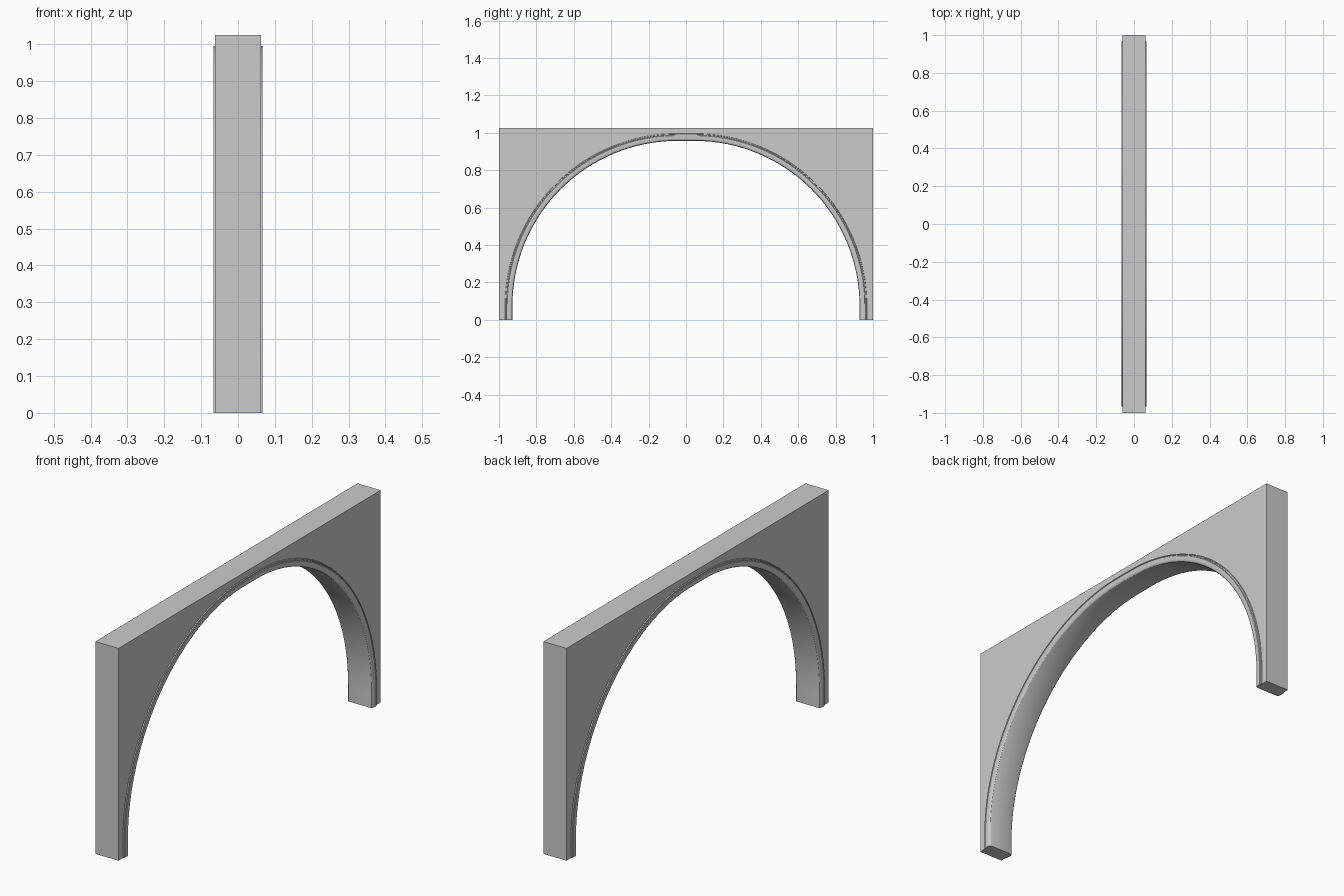
import bpy, bmesh, math

if "Cube" in bpy.data.objects:
    bpy.data.objects.remove(bpy.data.objects["Cube"])

TOP, HALF_T = 1.025, 0.062
R, CY, CZ = 0.882, 0.046, 0.075   # corner radius and centre of the opening


def arch_path(offset, n=32):
    """Arch line, offset outwards: straight feet, two quarter arcs, flat crown."""
    r = R + offset
    right = [(CY + r, 0.0)]
    for i in range(n + 1):
        a = math.pi / 2 * i / n
        right.append((CY + r * math.cos(a), CZ + r * math.sin(a)))
    return right + [(-y, z) for y, z in reversed(right)]


def make_object(name, bm):
    bmesh.ops.recalc_face_normals(bm, faces=bm.faces)
    mesh = bpy.data.meshes.new(name)
    bm.to_mesh(mesh)
    bm.free()
    obj = bpy.data.objects.new(name, mesh)
    bpy.context.collection.objects.link(obj)
    bpy.ops.object.select_all(action='DESELECT')
    obj.select_set(True)
    bpy.context.view_layer.objects.active = obj
    bpy.ops.object.shade_smooth_by_angle(angle=math.radians(30))
    return obj


# Wall panel: extruded outline with the arched opening
def build_wall():
    bm = bmesh.new()
    outline = [(-1, 0), (-1, TOP), (1, TOP), (1, 0)] + arch_path(0.006)
    face = bm.faces.new([bm.verts.new((-HALF_T, y, z)) for y, z in outline])
    new = bmesh.ops.extrude_face_region(bm, geom=[face])['geom']
    moved = [v for v in new if isinstance(v, bmesh.types.BMVert)]
    bmesh.ops.translate(bm, verts=moved, vec=(2 * HALF_T, 0, 0))
    bmesh.ops.triangulate(bm, faces=[f for f in bm.faces if len(f.verts) > 4])
    return make_object("arch_wall", bm)


# Moulded lining: cross-section (offset, x) swept along the arch
def build_lining():
    half = [(0.0, 0.056), (0.002, 0.062), (0.006, 0.0655), (0.012, 0.067),
            (0.028, 0.067), (0.030, 0.064), (0.033, 0.064),
            (0.034, 0.0665), (0.038, 0.0665), (0.040, 0.060)]
    section = half + [(d, -x) for d, x in reversed(half)]
    bm = bmesh.new()
    rails = [[bm.verts.new((x, y, z)) for y, z in arch_path(d)] for d, x in section]
    for a, b in zip(rails, rails[1:] + rails[:1]):
        for i in range(len(a) - 1):
            bm.faces.new((a[i], a[i + 1], b[i + 1], b[i]))
    for end in (0, -1):
        bm.faces.new([rail[end] for rail in rails])
    return make_object("arch_lining", bm)


build_wall()
build_lining()
